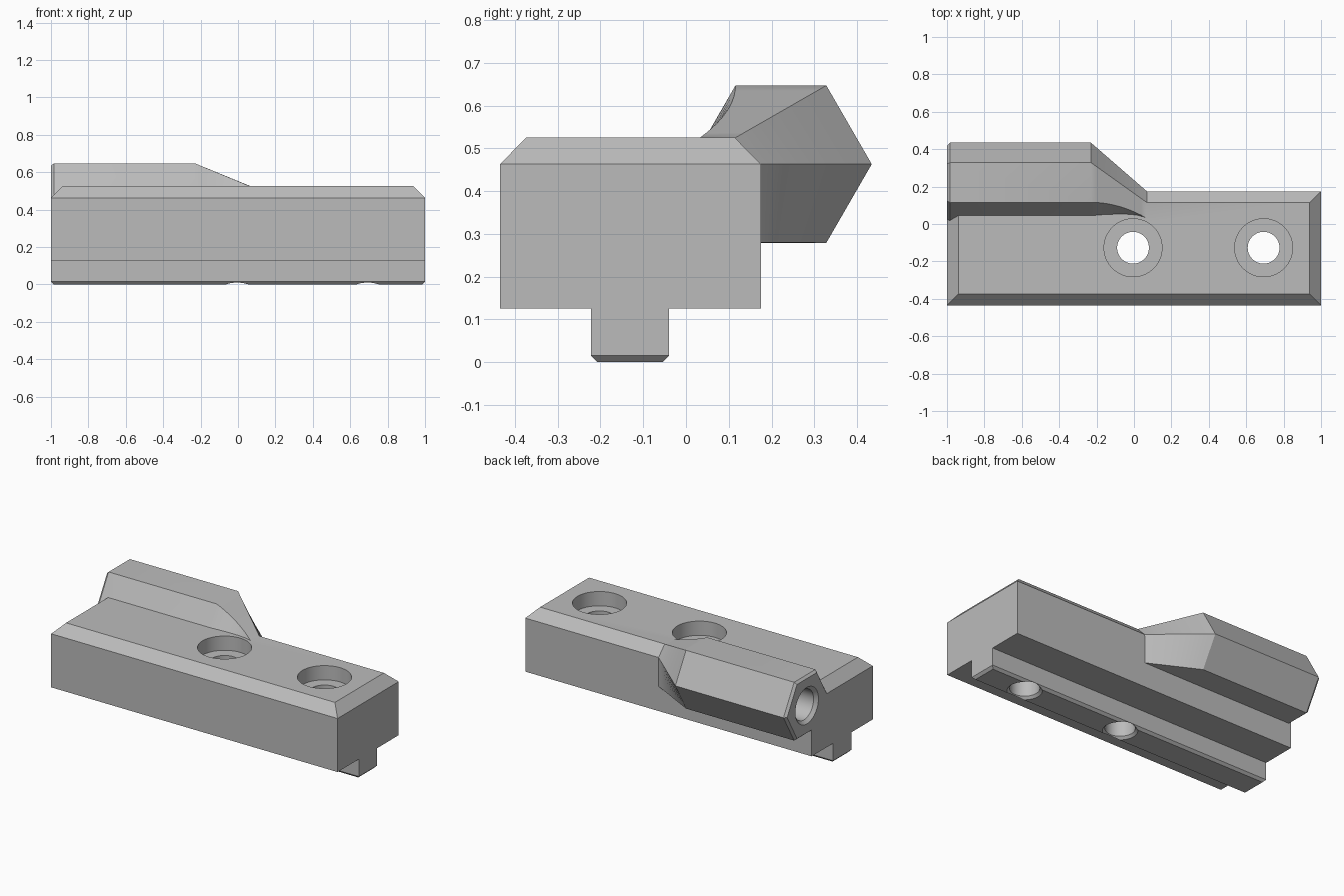
import bpy, bmesh, math
from mathutils import Vector

if "Cube" in bpy.data.objects:
    bpy.data.objects.remove(bpy.data.objects["Cube"], do_unlink=True)

grey = bpy.data.materials.new("plain grey")
grey.use_nodes = True
colour = (0.5, 0.5, 0.5, 1)
grey.diffuse_color = colour
grey.node_tree.nodes["Principled BSDF"].inputs["Base Color"].default_value = colour


def loft(name, sections):
    """Closed solid skinned through equal-length rings of points."""
    bm = bmesh.new()
    rings = [[bm.verts.new(p) for p in ring] for ring in sections]
    n = len(rings[0])
    for a, b in zip(rings, rings[1:]):
        for i in range(n):
            j = (i + 1) % n
            bm.faces.new((a[i], a[j], b[j], b[i]))
    bm.faces.new(rings[0])
    bm.faces.new(rings[-1])
    bmesh.ops.recalc_face_normals(bm, faces=bm.faces)
    mesh = bpy.data.meshes.new(name)
    bm.to_mesh(mesh)
    bm.free()
    mesh.materials.append(grey)
    obj = bpy.data.objects.new(name, mesh)
    bpy.context.collection.objects.link(obj)
    return obj


def rect(y0, y1, z, inset=0):
    x, a, b = 1 - inset, y0 + inset, y1 - inset
    return [(-x, a, z), (x, a, z), (x, b, z), (-x, b, z)]


def turned(name, origin, axis, profile, sides=64):
    """Round solid from (radius, distance along axis) pairs."""
    turn = Vector(axis).to_track_quat("Z", "Y")
    return loft(name, [[Vector(origin) + turn @ Vector(
        (r * math.cos(math.tau * i / sides), r * math.sin(math.tau * i / sides), d))
        for i in range(sides)] for r, d in profile])


def combine(target, tool, operation):
    mod = target.modifiers.new(operation, "BOOLEAN")
    mod.operation, mod.solver, mod.object = operation, "EXACT", tool
    bpy.context.view_layer.objects.active = target
    bpy.ops.object.modifier_apply(modifier=mod.name)
    bpy.data.objects.remove(tool, do_unlink=True)


# Main block with a chamfered top
block = loft("clamp_block", [rect(-.435, .175, .125), rect(-.435, .175, .463),
                             rect(-.435, .175, .525, .061)])

# Guide tongue underneath
tongue = loft("guide_tongue", [rect(-.222, -.04, 0, .015), rect(-.222, -.04, .015),
                               rect(-.222, -.04, .16)])

# Hexagonal boss that fades into the block's back edge
cy, cz, radius = .222, .463, .2125


def hexagon(r):
    return [(cy + r * math.cos(math.radians(a)), cz + r * math.sin(math.radians(a)))
            for a in range(0, 360, 60)]


full = hexagon(radius)
faded = [(.174, .463), (.114, .524), (.03, .523), (.01, .463), (.115, .28), (.174, .28)]
sections = [[(-1, y, z) for y, z in hexagon(radius - .015)],
            [(-.985, y, z) for y, z in full]]
steps = 10
for s in range(steps + 1):
    t = s / steps
    ring = []
    for i, (a, b) in enumerate(zip(full, faded)):
        ty = t * t if i == 2 else t
        ring.append((-.23 + .3 * t, a[0] + (b[0] - a[0]) * ty, a[1] + (b[1] - a[1]) * t))
    sections.append(ring)
boss = loft("hex_boss", sections)

combine(block, tongue, "UNION")
combine(block, boss, "UNION")

# Counterbored screw holes, chamfered at the bottom
for x in (-.005, .693):
    hole = turned("screw_hole", (x, -.127, 0), (0, 0, 1),
                  [(.105, -.005), (.085, .015), (.085, .435), (.155, .435), (.155, .6)])
    combine(block, hole, "DIFFERENCE")

# Countersunk bore in the boss end
bore = turned("boss_bore", (-1, cy, cz), (1, 0, 0),
              [(.125, -.01), (.095, .02), (.095, .65)])
combine(block, bore, "DIFFERENCE")

bpy.ops.object.select_all(action="DESELECT")
block.select_set(True)
bpy.context.view_layer.objects.active = block
bpy.ops.object.shade_smooth_by_angle(angle=math.radians(25))
